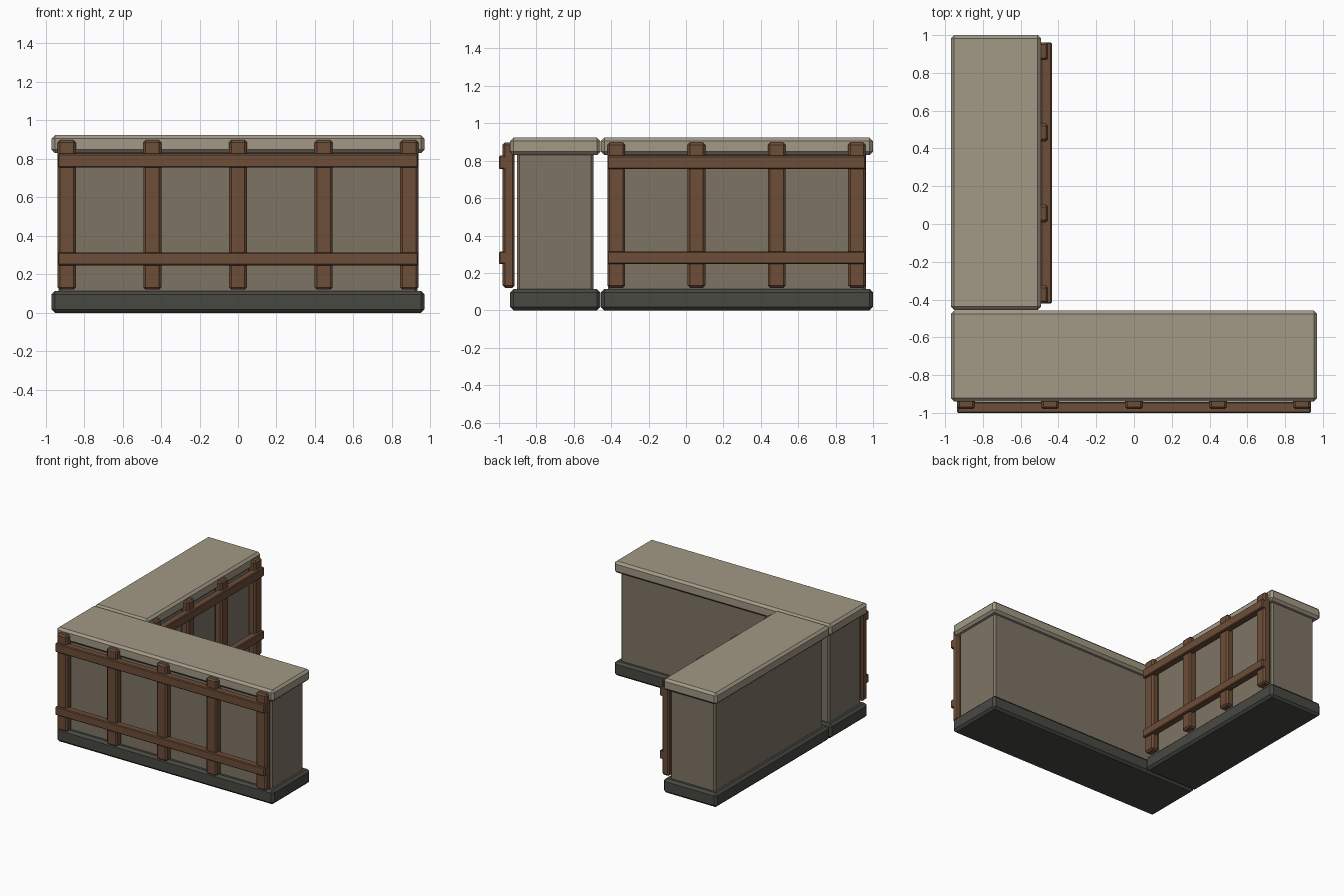
import bpy, bmesh
from mathutils import Vector

if "Cube" in bpy.data.objects:
    bpy.data.objects.remove(bpy.data.objects["Cube"])


def material(name, rgb):
    m = bpy.data.materials.new(name)
    m.diffuse_color = (*rgb, 1)
    m.use_nodes = True
    m.node_tree.nodes["Principled BSDF"].inputs["Base Color"].default_value = m.diffuse_color
    return m


STONE = material("counter_stone", (0.36, 0.32, 0.24))
PANEL = material("body_panel", (0.21, 0.175, 0.13))
PLINTH = material("dark_plinth", (0.065, 0.065, 0.055))
WOOD = material("brown_wood", (0.15, 0.075, 0.04))


def box(name, x, y, z, mat, bevel):
    """Chamfered box from (min, max) ranges."""
    bm = bmesh.new()
    bmesh.ops.create_cube(bm, size=1)
    for v in bm.verts:
        v.co = Vector([(r[0] + r[1]) / 2 + c * (r[1] - r[0])
                       for r, c in zip((x, y, z), v.co)])
    bmesh.ops.bevel(bm, geom=bm.edges[:], offset=bevel, offset_type='OFFSET',
                    segments=1, profile=0.5, affect='EDGES')
    me = bpy.data.meshes.new(name)
    bm.to_mesh(me)
    bm.free()
    me.materials.append(mat)
    ob = bpy.data.objects.new(name, me)
    bpy.context.collection.objects.link(ob)


def counter(prefix, x, y):
    """Plinth, inset body and overhanging top of one wing."""
    inset = 0.037
    bx, by = (x[0] + inset, x[1] - inset), (y[0] + inset, y[1] - inset)
    box(prefix + "_plinth", x, y, (0, 0.114), PLINTH, 0.018)
    box(prefix + "_body", bx, by, (0.10, 0.845), PANEL, 0.014)
    box(prefix + "_top", x, y, (0.83, 0.923), STONE, 0.018)


def lattice(prefix, face, out, ends, centres, along_x):
    """Posts and two rails on a wing face; out is the outward sign."""
    def part(name, along, near, far, z, bevel):
        depth = tuple(sorted((face + out * near, face + out * far)))
        x, y = (along, depth) if along_x else (depth, along)
        box(name, x, y, z, WOOD, bevel)

    for i, c in enumerate(centres):
        part(f"{prefix}_post_{i + 1}", (c - 0.047, c + 0.047),
             -0.026, 0.038, (0.12, 0.897), 0.012)
    for name, z in (("lower", (0.247, 0.314)), ("upper", (0.755, 0.827))):
        part(f"{prefix}_{name}_rail", ends, 0.0, 0.058, z, 0.006)


# Long front wing
counter("front_wing", (-0.97, 0.97), (-0.94, -0.458))
lattice("front", -0.942, -1, (-0.936, 0.936),
        [-0.89 + 0.445 * i for i in range(5)], True)

# Side wing running back on the left
counter("side_wing", (-0.97, -0.492), (-0.455, 1.0))
lattice("side", -0.493, 1, (-0.421, 0.961),
        [-0.373 + 0.429 * i for i in range(4)], False)
